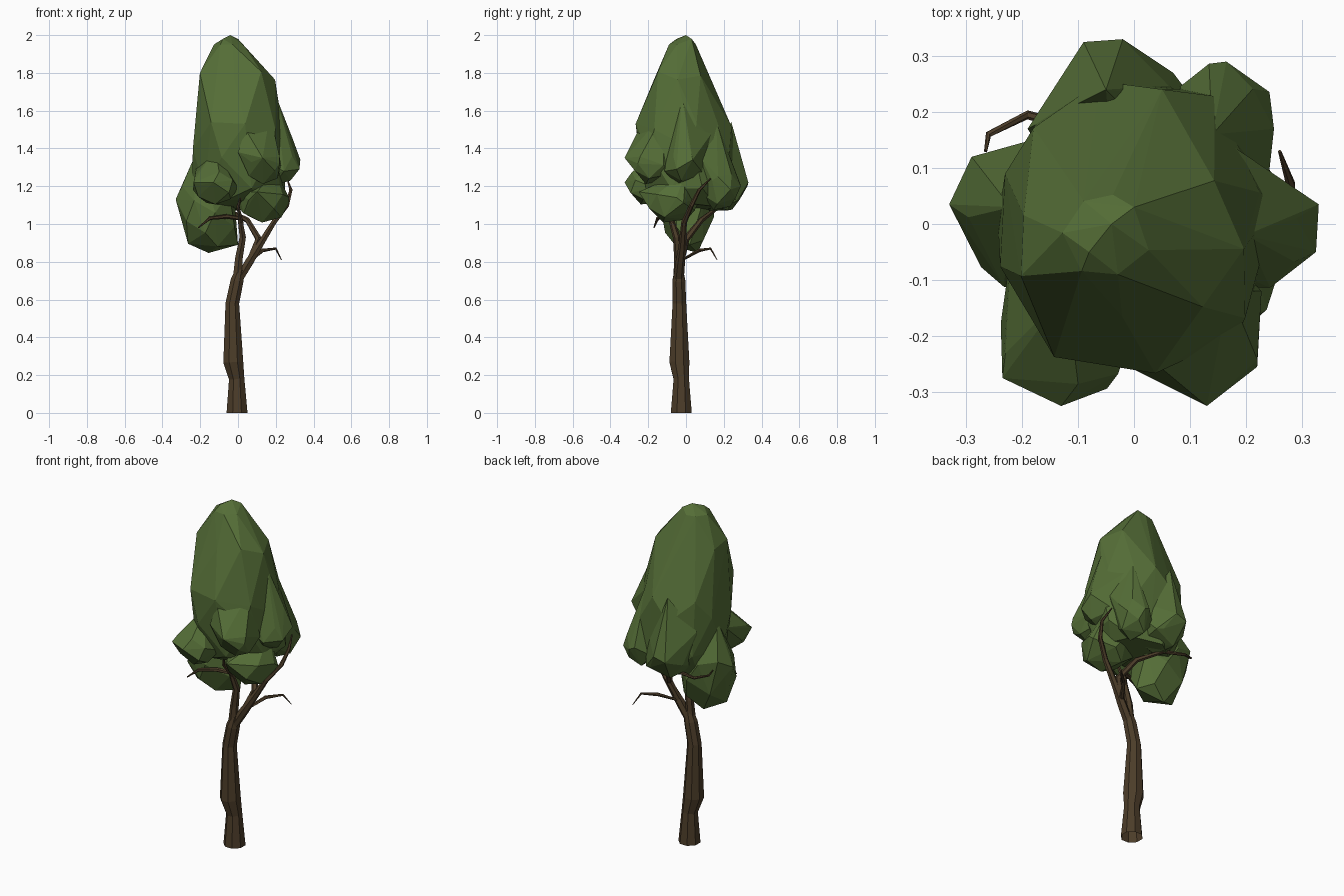
import bpy, bmesh, math, random
from mathutils import Vector

cube = bpy.data.objects.get("Cube")
if cube:
    bpy.data.objects.remove(cube)
random.seed(7)


def material(name, rgb):
    m = bpy.data.materials.new(name)
    m.use_nodes = True
    m.diffuse_color = (*rgb, 1)
    m.node_tree.nodes["Principled BSDF"].inputs["Base Color"].default_value = (*rgb, 1)
    return m


leaf = material("leaf green", (0.09, 0.155, 0.038))
bark = material("bark brown", (0.072, 0.046, 0.022))


def finish(name, bm, mat):
    bmesh.ops.recalc_face_normals(bm, faces=bm.faces)
    mesh = bpy.data.meshes.new(name)
    bm.to_mesh(mesh)
    bm.free()
    mesh.materials.append(mat)
    obj = bpy.data.objects.new(name, mesh)
    bpy.context.collection.objects.link(obj)


def faceted_hull(name, points):
    """Wrap loose points in a faceted leafy shell."""
    bm = bmesh.new()
    for p in points:
        bm.verts.new(p)
    result = bmesh.ops.convex_hull(bm, input=bm.verts)
    spare = {v for v in result["geom_interior"] if isinstance(v, bmesh.types.BMVert)}
    bmesh.ops.delete(bm, geom=list(spare), context="VERTS")
    finish(name, bm, leaf)


def lobe(name, centre, radii, anchors, count=16):
    """Irregular ball of leaves, drawn out to anchor points on the crown."""
    points = list(anchors)
    for i in range(count):
        h = 1 - 2 * (i + 0.5) / count
        a = i * math.pi * (3 - math.sqrt(5)) + random.uniform(-0.2, 0.2)
        r = math.sqrt(1 - h * h)
        k = random.uniform(0.96, 1.1)
        unit = (r * math.cos(a), r * math.sin(a), h)
        points.append([c + k * s * u for c, s, u in zip(centre, radii, unit)])
    faceted_hull(name, points)


def limb(name, path, sides=6):
    """Tapered tube through (x, y, z, radius) stations, open at the foot."""
    bm = bmesh.new()
    pts = [Vector(p[:3]) for p in path]
    rings = []
    for i, p in enumerate(pts):
        tangent = pts[min(i + 1, len(pts) - 1)] - pts[max(i - 1, 0)]
        if i == 0:
            tangent = Vector((0, 0, 1))
        turn = Vector((0, 0, 1)).rotation_difference(tangent)
        ring = []
        for s in range(sides):
            a = math.tau * (s + 0.5) / sides
            offset = Vector((math.cos(a), math.sin(a), 0)) * path[i][3]
            ring.append(bm.verts.new(p + turn @ offset))
        rings.append(ring)
    for low, high in zip(rings, rings[1:]):
        for s in range(sides):
            t = (s + 1) % sides
            bm.faces.new((low[s], low[t], high[t], high[s]))
    bm.faces.new(rings[-1])
    finish(name, bm, bark)


# Trunk and branches
limb("trunk", [(-.005, -.025, 0, .06), (-.007, -.025, .18, .044), (-.025, -.035, .27, .057),
               (-.03, -.035, .58, .039), (-.005, -.038, .7, .037), (.01, -.038, .76, .024)], 8)
limb("centre_branch", [(-.005, -.04, .7, .027), (.005, -.04, .82, .023), (.025, -.05, .93, .019),
                       (.01, -.08, 1.03, .015), (-.06, -.11, 1.04, .012),
                       (-.15, -.15, 1.03, .009), (-.21, -.17, .98, .003)])
limb("centre_twig", [(.02, -.07, 1.0, .012), (0, -.13, 1.09, .01), (.02, -.16, 1.16, .003)])
limb("right_branch", [(0, -.04, .7, .028), (.06, -.03, .8, .025), (.11, -.02, .88, .02),
                      (.19, -.01, 1.01, .015), (.26, .03, 1.1, .012),
                      (.28, .07, 1.18, .009), (.26, .13, 1.24, .003)])
limb("drooping_branch", [(.07, -.02, .81, .013), (.13, .07, .86, .01),
                         (.2, .13, .87, .006), (.23, .165, .81, .002)])
limb("back_branch", [(.06, -.03, .8, .021), (.11, 0, .92, .019), (.05, .08, 1.02, .015),
                     (-.07, .16, 1.08, .011), (-.19, .195, 1.09, .008),
                     (-.26, .16, 1.11, .006), (-.265, .13, 1.13, .003)])

# Main crown: stations of height, centre x, centre y, half width, half depth
stations = [(1.1, 0, .03, .18, .19), (1.2, 0, .02, .24, .24), (1.38, .005, 0, .25, .255),
            (1.52, .005, -.015, .235, .25), (1.78, -.005, -.025, .205, .14),
            (1.95, -.05, -.02, .075, .075)]
crown = [(-.04, 0, 2.0), (-.08, -.05, 1.98), (0, .03, 1.98)]
for n, (z, cx, cy, rx, ry) in enumerate(stations):
    for s in range(7):
        a = math.tau * (s + n * 0.5) / 7 + random.uniform(-0.2, 0.2)
        k = random.uniform(0.97, 1.09)
        crown.append((cx + k * rx * math.cos(a), cy + k * ry * math.sin(a),
                      z + random.uniform(-0.03, 0.03) * (z < 1.9)))
faceted_hull("main_crown", crown)

# Leaf lobes that swell out of the lower crown
lobe("lower_left_lobe", (-.16, .01, 1.07), (.15, .15, .22),
     [(-.33, .035, 1.13), (-.22, .03, 1.38), (-.29, .12, 1.18), (0, .02, .89)], 20)
lobe("front_left_lobe", (-.12, -.2, 1.2), (.12, .11, .1),
     [(-.235, -.275, 1.22), (-.13, -.325, 1.22), (-.12, -.12, 1.4), (-.22, -.05, 1.3)])
lobe("front_right_lobe", (.13, -.17, 1.32), (.11, .12, .11),
     [(.13, -.325, 1.35), (.22, -.255, 1.32), (.04, -.25, 1.5), (.17, -.12, 1.58), (0, -.26, 1.38)])
lobe("lower_right_lobe", (.13, -.07, 1.12), (.14, .14, .115),
     [(.1, -.25, 1.17), (.27, -.05, 1.14), (.2, 0, 1.28)])
lobe("right_lobe", (.2, -.01, 1.32), (.1, .11, .12),
     [(.33, .035, 1.34), (.325, -.05, 1.29), (.29, .01, 1.45), (.2, -.02, 1.68), (.16, .15, 1.5)])
lobe("back_right_lobe", (.15, .18, 1.19), (.1, .1, .12),
     [(.165, .29, 1.2), (.25, .17, 1.25), (.14, .16, 1.55), (.24, .08, 1.35)])
lobe("back_lobe", (-.03, .17, 1.19), (.14, .13, .13),
     [(-.09, .325, 1.2), (-.02, .33, 1.22), (.07, .27, 1.12), (-.05, .24, 1.54), (-.19, .17, 1.35)])
